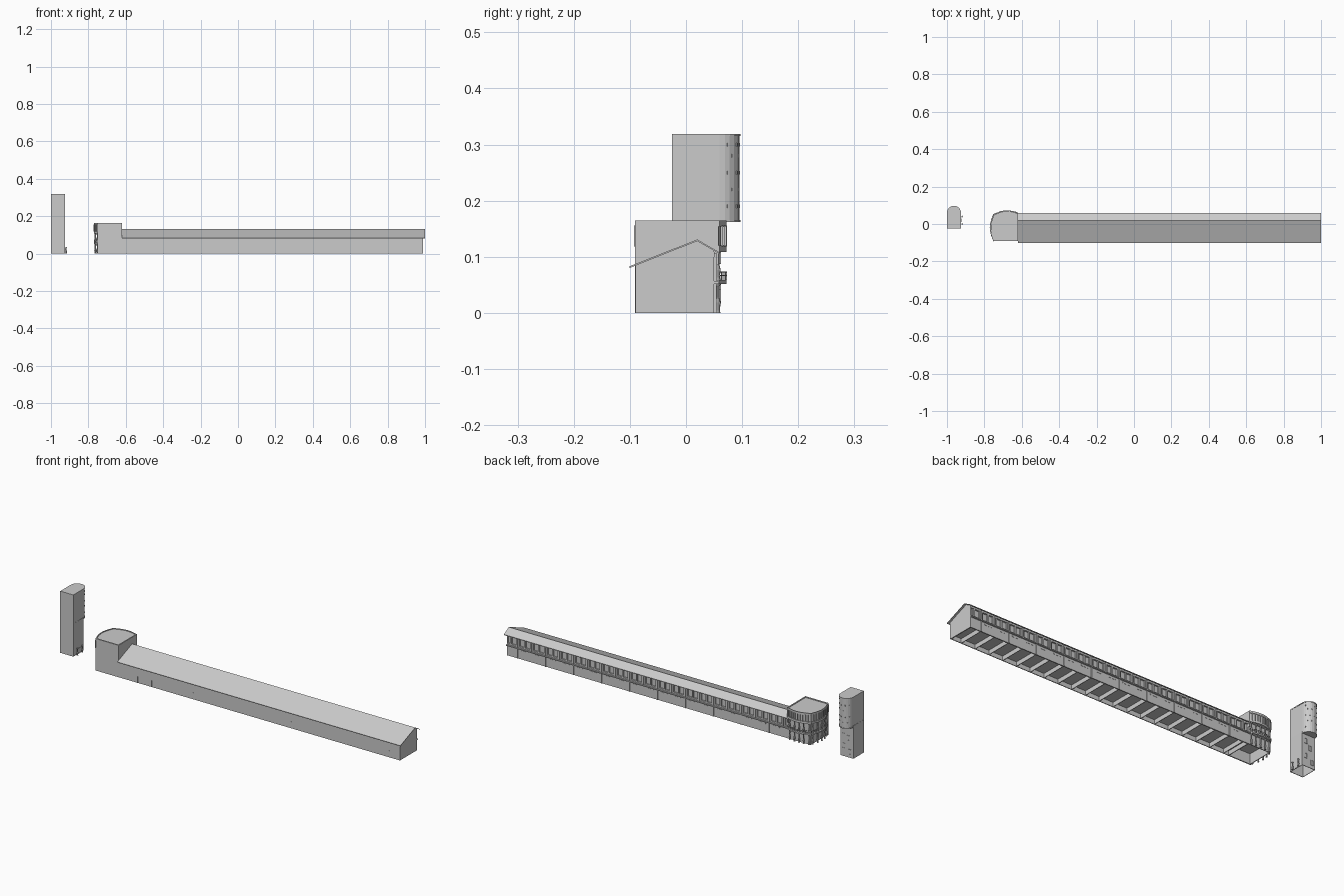
import bpy, bmesh, math
from mathutils import Matrix, Vector

cube = bpy.data.objects.get("Cube")
if cube:
    bpy.data.objects.remove(cube, do_unlink=True)

grey = bpy.data.materials.new("plain_grey")
grey.use_nodes = True
grey.diffuse_color = (0.6, 0.6, 0.6, 1)
grey.node_tree.nodes["Principled BSDF"].inputs["Base Color"].default_value = grey.diffuse_color


def finish(name, bm):
    bmesh.ops.recalc_face_normals(bm, faces=bm.faces)
    mesh = bpy.data.meshes.new(name)
    bm.to_mesh(mesh)
    bm.free()
    mesh.materials.append(grey)
    obj = bpy.data.objects.new(name, mesh)
    bpy.context.collection.objects.link(obj)
    return obj


def add_box(bm, x0, x1, y0, y1, z0, z1, turn=0.0):
    centre = Vector(((x0 + x1) / 2, (y0 + y1) / 2, (z0 + z1) / 2))
    size = Matrix.Diagonal((x1 - x0, y1 - y0, z1 - z0, 1))
    bmesh.ops.create_cube(bm, size=1, matrix=Matrix.Translation(centre) @ Matrix.Rotation(turn, 4, 'Z') @ size)


def boxes(name, items):
    bm = bmesh.new()
    for item in items:
        add_box(bm, *item)
    return finish(name, bm)


def add_prism(bm, points, offset):
    face = bm.faces.new([bm.verts.new(p) for p in points])
    out = bmesh.ops.extrude_face_region(bm, geom=[face], use_keep_orig=True)
    moved = [v for v in out["geom"] if isinstance(v, bmesh.types.BMVert)]
    bmesh.ops.translate(bm, verts=moved, vec=offset)


def slab(name, outline, z0, z1):
    bm = bmesh.new()
    add_prism(bm, [(x, y, z0) for x, y in outline], (0, 0, z1 - z0))
    return finish(name, bm)


def along_x(name, profile, x0, x1):
    bm = bmesh.new()
    add_prism(bm, [(x0, y, z) for y, z in profile], (x1 - x0, 0, 0))
    return finish(name, bm)


def band(name, outline, z0, z1, inset):
    # Closed ring wall following an outline
    middle = Vector((sum(p[0] for p in outline), sum(p[1] for p in outline))) / len(outline)
    inner = [middle + (Vector(p) - middle) * (1 - inset) for p in outline]
    bm = bmesh.new()
    rings = [[bm.verts.new((p[0], p[1], z)) for p in loop]
             for loop, z in ((outline, z0), (outline, z1), (inner, z1), (inner, z0))]
    for a, b in zip(rings, rings[1:] + rings[:1]):
        for i in range(len(a)):
            j = (i + 1) % len(a)
            bm.faces.new((a[i], a[j], b[j], b[i]))
    return finish(name, bm)


def columns(name, places, z0, z1, width=0.004):
    # Tapered posts with a swelling, foot and head
    shape = [(0, 1.2), (0.08, 0.8), (0.35, 1.2), (0.55, 0.6), (0.9, 0.7), (1, 1.2)]
    bm = bmesh.new()
    for x, y in places:
        for (t0, r0), (t1, r1) in zip(shape, shape[1:]):
            low, high = z0 + t0 * (z1 - z0), z0 + t1 * (z1 - z0)
            bmesh.ops.create_cone(bm, cap_ends=True, segments=8, radius1=r0 * width, radius2=r1 * width,
                                  depth=high - low, matrix=Matrix.Translation((x, y, (low + high) / 2)))
    return finish(name, bm)


# Long hall: roof, gable walls, open underneath
START, END, BAY = -0.62, 0.99, 0.08
ROOF = [(-0.101, 0.083), (0.02, 0.131), (0.06, 0.108), (0.06, 0.105), (0.02, 0.128), (-0.101, 0.080)]
along_x("hall_roof", ROOF, START, 1.0)
GABLE = [(-0.09, 0), (0.05, 0), (0.05, 0.111), (0.02, 0.128), (-0.09, 0.085)]
along_x("hall_end_wall", GABLE, END - 0.005, END)
boxes("hall_front_wall", [(START, END, -0.09, -0.086, 0, 0.086)])
boxes("hall_lower_back_wall", [(START, END, 0.045, 0.05, 0, 0.056)])
boxes("hall_floor", [(START, END - 0.005, -0.086, 0.045, 0.022, 0.026)])
bays = [END - 0.062 - BAY * i for i in range(20)]
boxes("floor_partitions", [(x - 0.0015, x + 0.0015, -0.0903, 0.048, 0, 0.034) for x in bays])

# Back windows of the hall: panes, sill, lintel, piers and mullions
boxes("hall_window_panes", [(START, END, 0.04, 0.043, 0.056, 0.112)])
boxes("hall_sill_and_lintel", [(START, END, 0.043, 0.058, 0.052, 0.057),
                               (START, END, 0.043, 0.05, 0.057, 0.064),
                               (START, END, 0.043, 0.051, 0.1, 0.109)])
piers = []
for i, x in enumerate(bays):
    piers.append((x - 0.011, x + 0.011, 0.043, 0.05, 0.06, 0.104))
    piers.append((x - 0.003, x + 0.003, 0.05, 0.055, 0.057, 0.106))
    for s in (-1, 1):
        piers.append((x + BAY / 2 * s - 0.004, x + BAY / 2 * s + 0.004, 0.043, 0.05, 0.06, 0.104))
piers = [p for p in piers if p[1] < END and p[0] > START]
boxes("hall_window_piers", piers)
boxes("hall_lower_pilasters", [(x - 0.002, x + 0.002, 0.05, 0.054, 0, 0.052) for x in bays[::2]])
boxes("hall_slit_windows", [(x + 0.02, x + 0.06, 0.05, 0.051, 0.04, 0.046) for x in bays[1:]])


# Head building: bowed outline on the outer end and the back
def bow(a, b, bulge, count=10):
    a, b = Vector(a), Vector(b)
    side = Vector((a.y - b.y, b.x - a.x)).normalized()
    return [a.lerp(b, i / count) + side * bulge * math.sin(math.pi * i / count) for i in range(count + 1)]


end_arc = bow((-0.752, -0.09), (-0.752, 0.052), 0.018)
back_arc = bow((-0.752, 0.052), (-0.62, 0.06), 0.016)
outline = [tuple(p) for p in end_arc + back_arc[1:]] + [(-0.62, -0.09)]
core = [(max(x, -0.748), min(y, 0.05)) for x, y in [(-0.748, -0.09), (-0.748, 0.05), (-0.62, 0.05), (-0.62, -0.09)]]
band("head_lower_walls", core, 0, 0.112, 0.06)
slab("head_balcony_floor", outline, 0.052, 0.059)
slab("head_upper_floor", outline, 0.109, 0.113)
band("head_sill_band", outline, 0.11, 0.12, 0.08)
glass = [(-0.685 + (x + 0.685) * 0.95, -0.015 + (y + 0.015) * 0.95) for x, y in outline]
band("head_glazing", glass, 0.113, 0.162, 0.05)
band("head_parapet", outline, 0.154, 0.165, 0.06)
slab("head_roof", glass, 0.158, 0.162)
boxes("head_flat_walls", [(-0.752, -0.62, -0.0905, -0.085, 0, 0.165),
                          (-0.625, -0.62, -0.09, 0.058, 0.085, 0.165)])

# Window bars, balcony rails and posts along the bowed sides
arc = end_arc + back_arc[1:]
bars = []
for a, b in zip(arc, arc[1:]):
    bars.append((a.x - 0.0015, a.x + 0.0015, a.y - 0.0025, a.y + 0.0015, 0.118, 0.156))
boxes("head_window_bars", bars)
rails = []
for a, b in zip(arc, arc[1:]):
    mid, half = (a + b) / 2, (b - a).length / 2
    turn = math.atan2(b.y - a.y, b.x - a.x)
    for z in (0.066, 0.072):
        rails.append((mid.x - half, mid.x + half, mid.y - 0.0007, mid.y + 0.0007, z, z + 0.0015, turn))
    rails.append((a.x - 0.0007, a.x + 0.0007, a.y - 0.0007, a.y + 0.0007, 0.059, 0.073))
boxes("balcony_railing", rails)
posts = [(p.x + 0.006, p.y) for p in end_arc[1:-1:2]] + [(p.x, min(p.y - 0.006, 0.057)) for p in back_arc[1:-1:2]]
columns("ground_columns", posts, 0, 0.052)
columns("balcony_columns", posts, 0.059, 0.11)

# Tower: square shaft with a rounded upper storey
LEFT, RIGHT, MID, RAD = -1.0, -0.925, 0.06, 0.0375
AXIS = (LEFT + RIGHT) / 2


def rounded(r):
    ring = [(AXIS + r * math.cos(math.pi * i / 12), MID + r * math.sin(math.pi * i / 12)) for i in range(13)]
    return ring + [(LEFT, -0.025), (RIGHT, -0.025)]


shaft = [(LEFT, -0.025), (RIGHT, -0.025), (RIGHT, MID), (LEFT, MID)]
band("tower_shaft", shaft, 0, 0.17, 0.06)
slab("tower_drum", rounded(RAD - 0.002), 0.165, 0.316)
for name, z in (("tower_top_rim", 0.315), ("tower_bottom_rim", 0.162)):
    slab(name, rounded(RAD + 0.0025 if z < 0 else RAD), z, z + 0.004)

# Tower windows: framed openings below, small portholes above
frames = []
for x, z in ((-0.982, 0.03), (-0.945, 0.055), (-0.97, 0.1), (-0.945, 0.13)):
    for s in (-1, 1):
        frames.append((x + s * 0.007 - 0.001, x + s * 0.007 + 0.001, MID, MID + 0.002, z - 0.013, z + 0.013))
        frames.append((x - 0.008, x + 0.008, MID, MID + 0.002, z + s * 0.012 - 0.001, z + s * 0.012 + 0.001))
boxes("tower_window_frames", frames)
ports = []
for row, z in enumerate((0.19, 0.22, 0.25, 0.28, 0.3)):
    for k in range(4):
        t = math.radians(25 + 35 * k + 15 * (row % 2))
        x, y = AXIS + (RAD - 0.002) * math.cos(t), MID + (RAD - 0.002) * math.sin(t)
        ports.append((x - 0.001, x + 0.001, y - 0.002, y + 0.002, z - 0.003, z + 0.003, t))
boxes("tower_portholes", ports)
columns("tower_door_posts", [(RIGHT + 0.006, 0.0), (RIGHT + 0.006, 0.04)], 0, 0.035)
boxes("tower_door", [(RIGHT, RIGHT + 0.002, 0.01, 0.03, 0, 0.028)])
